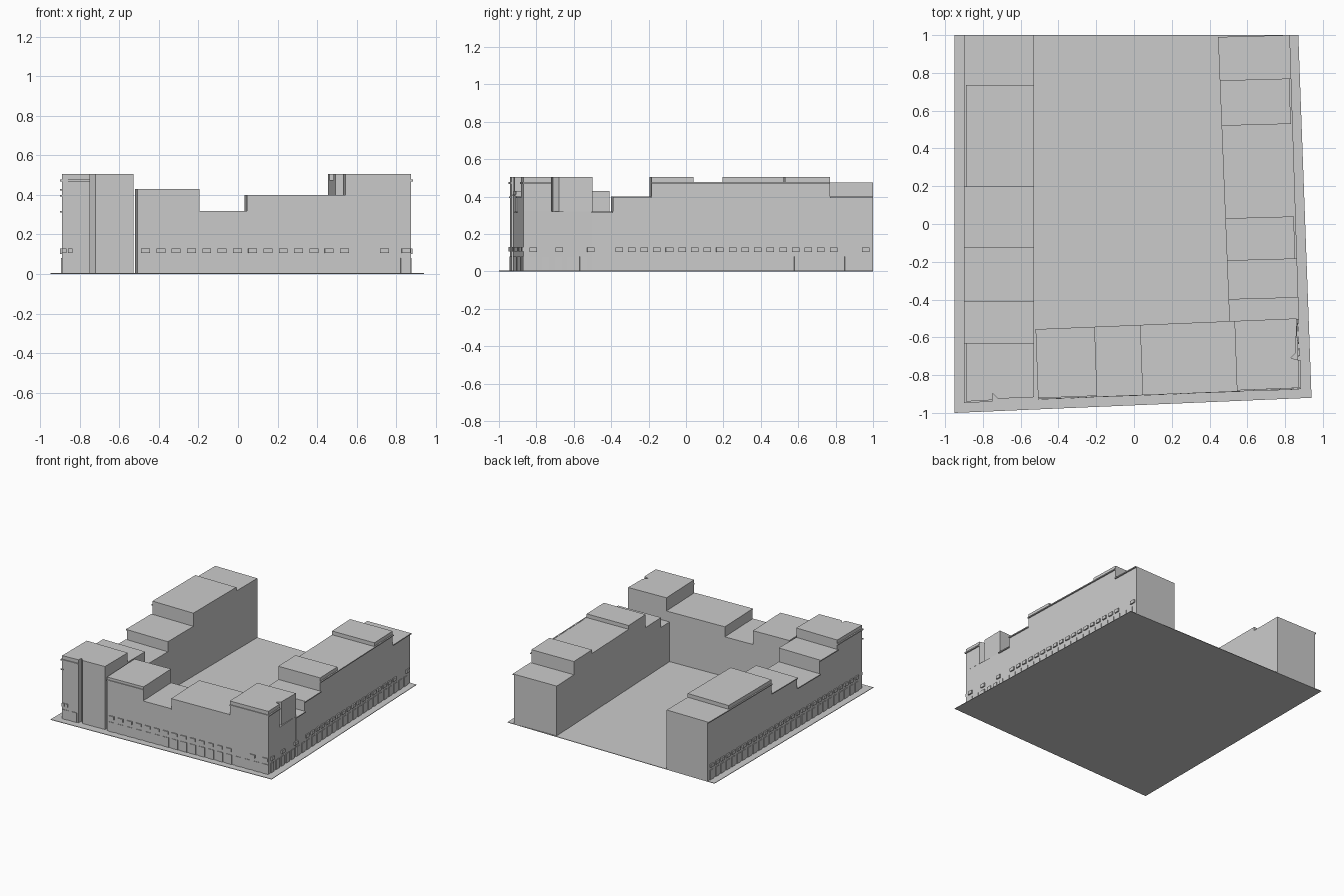
import bpy, bmesh
from mathutils import Vector

if "Cube" in bpy.data.objects:
    bpy.data.objects.remove(bpy.data.objects["Cube"])

stone = bpy.data.materials.new("pale_grey_stone")
stone.diffuse_color = (0.6, 0.6, 0.6, 1)
stone.use_nodes = True
stone.node_tree.nodes["Principled BSDF"].inputs["Base Color"].default_value = stone.diffuse_color


def prism(name, pts, z0, z1):
    """Extruded footprint; pts run counter-clockwise."""
    bm = bmesh.new()
    face = bm.faces.new([bm.verts.new((x, y, z0)) for x, y in pts])
    ext = bmesh.ops.extrude_face_region(bm, geom=[face])
    top = [g for g in ext["geom"] if isinstance(g, bmesh.types.BMVert)]
    bmesh.ops.translate(bm, verts=top, vec=(0, 0, z1 - z0))
    bmesh.ops.recalc_face_normals(bm, faces=bm.faces)
    mesh = bpy.data.meshes.new(name)
    bm.to_mesh(mesh)
    bm.free()
    mesh.materials.append(stone)
    ob = bpy.data.objects.new(name, mesh)
    bpy.context.collection.objects.link(ob)
    return ob


def lerp(a, b, t):
    return (a[0] + (b[0] - a[0]) * t, a[1] + (b[1] - a[1]) * t)


def strip(name, a, b, z0, z1, depth):
    """Box standing out from wall a-b; outside lies to the right of a-b."""
    a, b = Vector(a), Vector(b)
    d = (b - a).normalized()
    n = Vector((d.y, -d.x)) * depth
    return prism(name, [a, a + n, b + n, b], z0, z1)


def on_wall(name, a, b, centres, width, z0, z1, depth):
    """Row of small boxes on wall a-b at the given distances from a."""
    va, vb = Vector(a), Vector(b)
    d = (vb - va).normalized()
    for c in centres:
        strip(name, va + d * (c - width / 2), va + d * (c + width / 2), z0, z1, depth)


# ground plate
prism("ground_plate", [(-0.95, -1), (0.94, -0.92), (0.87, 1), (-0.95, 1)], 0, 0.004)

# left wing: stepped blocks from front to back
LX, LI = -0.89, -0.53
for y0, y1, h in [(-0.63, -0.41, 0.43), (-0.41, -0.125, 0.32), (-0.125, 0.195, 0.40),
                  (0.195, 0.735, 0.505), (0.735, 1.0, 0.475)]:
    prism("left_wing_block", [(LX, y0), (LI, y0), (LI, y1), (LX, y1)], 0, h)
    z = 0.475 if h > 0.47 else h
    strip("left_cornice", (LX, y1), (LX, y0), z - 0.008, z, 0.01)

# left corner tower with a slot in its front
prism("left_corner_tower", [(LX, -0.94), (-0.75, -0.932), (-0.75, -0.895), (-0.72, -0.925),
                            (LI, -0.917), (LI, -0.63), (LX, -0.63)], 0, 0.505)
strip("left_cornice", (LX, -0.63), (LX, -0.94), 0.467, 0.477, 0.01)
strip("left_cornice", (LX - 0.01, -0.94), (-0.75, -0.932), 0.467, 0.477, 0.008)
strip("left_cornice", (LX - 0.01, -0.94), (LX + 0.01, -0.939), 0.393, 0.401, 0.006)

# right wing: slanted stepped blocks, rear to front
R_IN = ((0.445, 0.99), (0.505, -0.51))
R_OUT = ((0.815, 1.0), (0.875, -0.868))


def right_pt(line, y):
    a, b = line
    return lerp(a, b, (a[1] - y) / (a[1] - b[1]))


for y0, y1, h in [(-0.505, -0.39, 0.32), (-0.39, -0.185, 0.40), (-0.185, 0.04, 0.505),
                  (0.04, 0.53, 0.475), (0.53, 0.77, 0.505), (0.77, 1.0, 0.40)]:
    i0, i1 = right_pt(R_IN, y0 - 0.01), right_pt(R_IN, y1 - 0.01)
    o0, o1 = right_pt(R_OUT, y0), right_pt(R_OUT, y1)
    prism("right_wing_block", [i0, o0, o1, i1], 0, h)
    z = 0.477 if h > 0.47 else h
    strip("right_cornice", o0, o1, z - 0.008, z, 0.01)

# front wing: stepped blocks between the corners
F_A, F_B = (-0.508, -0.922), (0.875, -0.868)
B_A, B_B = (-0.522, -0.557), (0.86, -0.5)


def front_pt(line, x):
    a, b = line
    return lerp(a, b, (x - a[0]) / (b[0] - a[0]))


for x0, x1, h in [(-0.508, -0.195, 0.43), (-0.195, 0.045, 0.32), (0.045, 0.545, 0.40)]:
    f0, f1 = front_pt(F_A and (F_A, F_B), x0), front_pt((F_A, F_B), x1)
    b0, b1 = front_pt((B_A, B_B), x0 - 0.013), front_pt((B_A, B_B), x1 - 0.013)
    prism("front_wing_block", [f0, f1, b1, b0], 0, h)
    z = 0.41 if h > 0.42 else h
    strip("front_cornice", f0, f1, z - 0.008, z, 0.006)

# right corner block: full base, upper floors set back on the side
f0, b0 = front_pt((F_A, F_B), 0.545), front_pt((B_A, B_B), 0.532)
side = right_pt(R_OUT, -0.72)
prism("right_corner_base", [f0, F_B, B_B, b0], 0, 0.32)
prism("right_corner_upper", [f0, F_B, side, (0.83, -0.71), (0.858, -0.68), B_B, b0], 0.32, 0.505)
strip("right_cornice", F_B, side, 0.467, 0.477, 0.01)
strip("front_cornice", f0, (0.885, -0.868), 0.467, 0.477, 0.006)

# window hoods and door surrounds on the street sides
front_hoods = [0.04 + 0.0775 * i for i in range(14)] + [1.25, 1.36]
on_wall("front_window_hood", F_A, F_B, front_hoods, 0.045, 0.105, 0.13, 0.008)
on_wall("front_door_surround", F_A, F_B, [0.04 + 0.0775 * i for i in range(18)],
        0.05, 0.0, 0.08, 0.004)
on_wall("tower_window_hood", (LX, -0.94), (-0.75, -0.932), [0.01, 0.04], 0.022, 0.105, 0.13, 0.008)
on_wall("tower_door_surround", (LX, -0.94), (-0.75, -0.932), [0.03, 0.1], 0.05, 0, 0.08, 0.004)

ro, rb = R_OUT[1], R_OUT[0]
right_hoods = [0.05, 0.19, 0.36] + [0.51 + 0.0675 * i for i in range(18)] + [1.83]
on_wall("right_window_hood", ro, rb, right_hoods, 0.04, 0.102, 0.128, 0.01)
on_wall("right_door_surround", ro, rb, [0.05 + 0.0675 * i for i in range(27)], 0.04, 0, 0.08, 0.005)

lo, lb = (LX, 1.0), (LX, -0.94)
on_wall("left_window_hood", lo, lb, [0.05 + 0.0675 * i for i in range(28)], 0.04, 0.102, 0.128, 0.01)
on_wall("left_door_surround", lo, lb, [0.05 + 0.0675 * i for i in range(28)], 0.04, 0, 0.08, 0.005)
